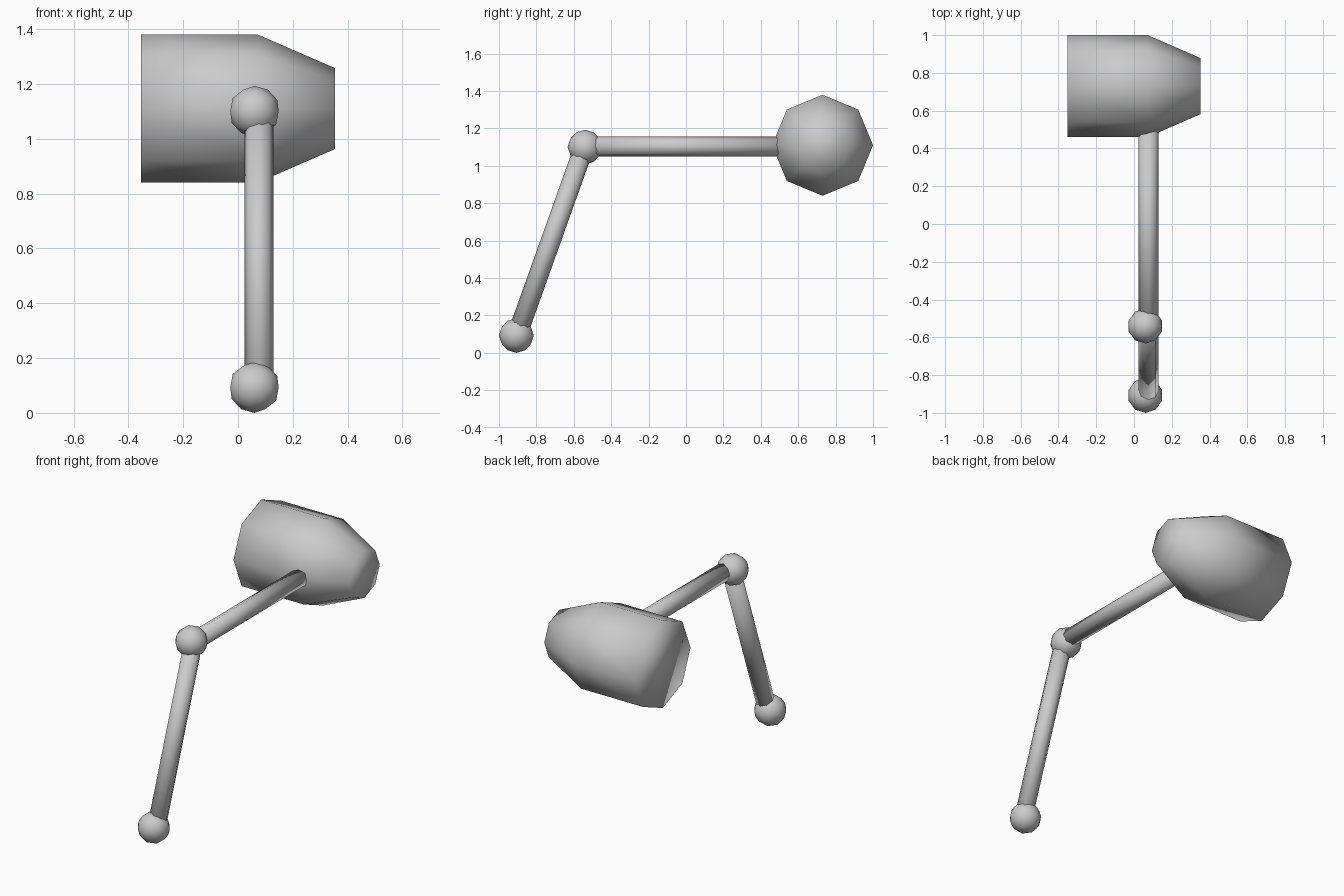
import bpy, bmesh, math
from mathutils import Vector

if "Cube" in bpy.data.objects:
    bpy.data.objects.remove(bpy.data.objects["Cube"])

grey = bpy.data.materials.new("light grey")
grey.diffuse_color = (0.6, 0.6, 0.6, 1)
grey.use_nodes = True
grey.node_tree.nodes["Principled BSDF"].inputs["Base Color"].default_value = grey.diffuse_color


def finish(bm, name):
    """Turn a bmesh into a smooth shaded grey object."""
    bmesh.ops.recalc_face_normals(bm, faces=bm.faces)
    for f in bm.faces:
        f.smooth = True
    mesh = bpy.data.meshes.new(name)
    bm.to_mesh(mesh)
    bm.free()
    mesh.materials.append(grey)
    obj = bpy.data.objects.new(name, mesh)
    bpy.context.collection.objects.link(obj)
    return obj


def ball(name, centre, radius):
    bm = bmesh.new()
    bmesh.ops.create_icosphere(bm, subdivisions=2, radius=radius)
    bmesh.ops.translate(bm, verts=bm.verts, vec=centre)
    finish(bm, name)


def rod(name, start, end, radius, sides=8):
    start, end = Vector(start), Vector(end)
    axis = end - start
    bm = bmesh.new()
    bmesh.ops.create_cone(bm, cap_ends=True, segments=sides, radius1=radius,
                          radius2=radius, depth=axis.length)
    # Roll-free tilt about x, since every rod lies in a plane of constant x
    tilt = math.atan2(axis.y, axis.z)
    for v in bm.verts:
        y, z = v.co.y, v.co.z
        v.co.y = y * math.cos(tilt) + z * math.sin(tilt)
        v.co.z = -y * math.sin(tilt) + z * math.cos(tilt)
        v.co += (start + end) / 2
    finish(bm, name)


def lathe_x(name, profile, cy, cz, sides=8):
    """Capped rings around an axis along x; profile is (x, radius)."""
    bm = bmesh.new()
    rings = []
    for x, r in profile:
        rings.append([bm.verts.new((x, cy + r * math.cos(a), cz + r * math.sin(a)))
                      for a in (2 * math.pi * i / sides for i in range(sides))])
    for a, b in zip(rings, rings[1:]):
        for i in range(sides):
            j = (i + 1) % sides
            bm.faces.new((a[i], a[j], b[j], b[i]))
    bm.faces.new(rings[0])
    bm.faces.new(rings[-1])
    finish(bm, name)


# Ball joints at the foot and the elbow
ball("base_joint", (0.06, -0.907, 0.093), 0.093)
ball("elbow_joint", (0.06, -0.54, 1.10), 0.093)

# Two arms
rod("lower_arm", (0.076, -0.905, 0.09), (0.076, -0.548, 1.09), 0.053)
rod("upper_arm", (0.076, -0.53, 1.104), (0.076, 0.52, 1.104), 0.053)

# Eight-sided lamp shade lying on its side
lathe_x("shade", [(-0.353, 0.27), (0.072, 0.27), (0.353, 0.148)], 0.73, 1.11)
